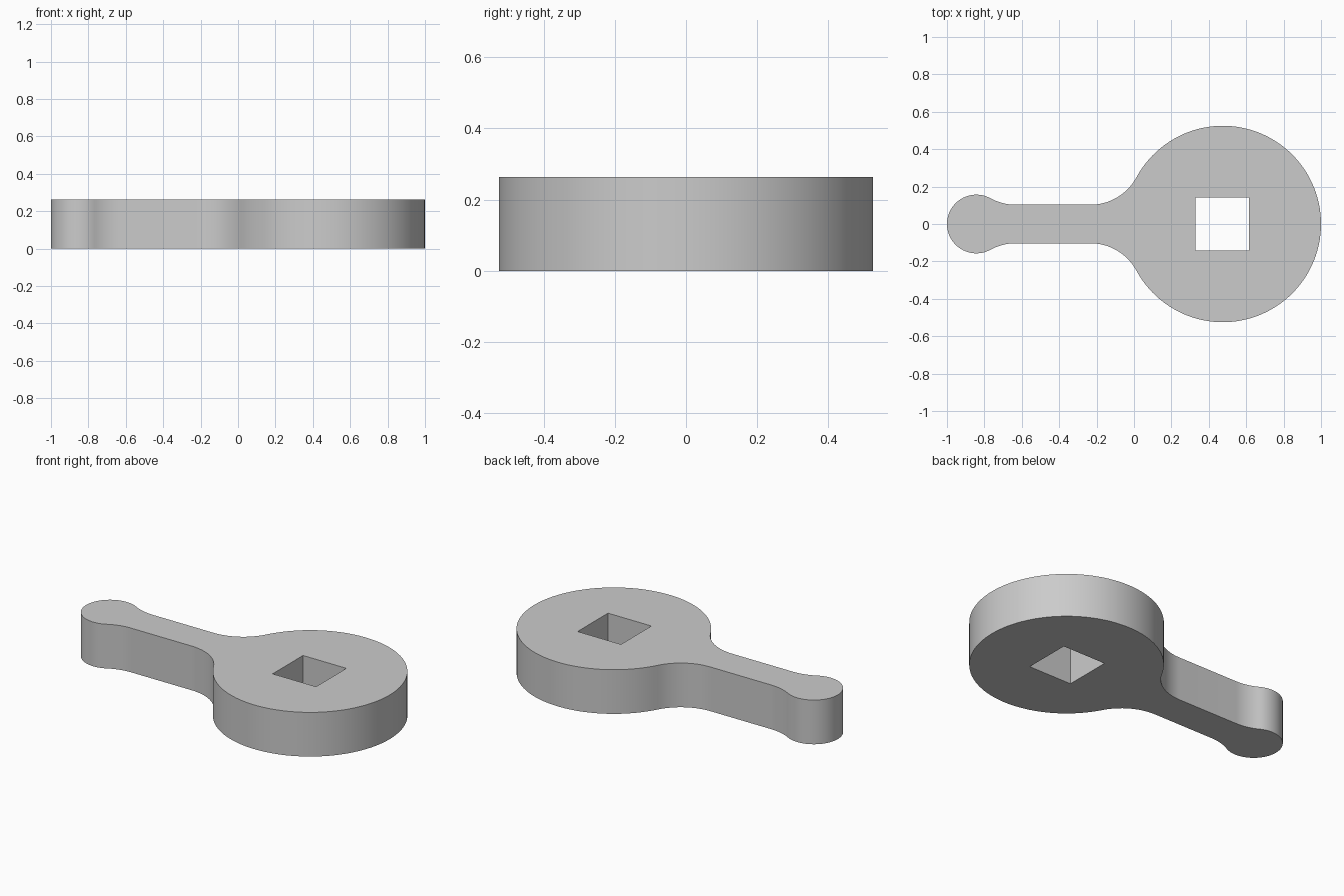
import bpy, bmesh
from math import atan2, cos, sin, pi, sqrt, radians
from mathutils import Vector

if "Cube" in bpy.data.objects:
    bpy.data.objects.remove(bpy.data.objects["Cube"])

HEIGHT = 0.263
HEAD_X, HEAD_R = 0.475, 0.525
KNOB_X, KNOB_R = -0.843, 0.157
HANDLE = 0.103      # half width of the handle
FILLET = 0.28       # radius blending the handle into both rounds
HOLE = 0.143        # half width of the square hole


def arc(cx, cy, r, a0, a1, n):
    return [Vector((cx + r * cos(a0 + (a1 - a0) * i / n),
                    cy + r * sin(a0 + (a1 - a0) * i / n), 0)) for i in range(n + 1)]


def fillet_offset(r):
    """Distance along the handle from a round's centre to its fillet centre."""
    return sqrt((r + FILLET) ** 2 - (HANDLE + FILLET) ** 2)


# Upper half of the outline, from the head tip to the knob tip
fy = HANDLE + FILLET
dh, dk = fillet_offset(HEAD_R), fillet_offset(KNOB_R)
ah, ak = atan2(fy, -dh), atan2(fy, dk)
upper = arc(HEAD_X, 0, HEAD_R, 0, ah, 48)
upper += arc(HEAD_X - dh, fy, FILLET, ah - pi, -pi / 2, 16)[1:]
upper += arc(KNOB_X + dk, fy, FILLET, -pi / 2, ak - pi, 12)
upper += arc(KNOB_X, 0, KNOB_R, ak, pi, 28)[1:]
lower = [Vector((p.x, -p.y, 0)) for p in reversed(upper[1:-1])]
hole = [Vector((HEAD_X - 0.004 + sx * HOLE, sy * HOLE, 0))
        for sx, sy in ((1, 1), (-1, 1), (-1, -1), (1, -1))]

# Fill between outline and hole, then extrude to full height
bm = bmesh.new()
edges = []
for loop in (upper + lower, hole):
    vs = [bm.verts.new(p) for p in loop]
    edges += [bm.edges.new((v, vs[(i + 1) % len(vs)])) for i, v in enumerate(vs)]
bmesh.ops.triangle_fill(bm, use_beauty=True, edges=edges)
ext = bmesh.ops.extrude_face_region(bm, geom=bm.faces[:], use_keep_orig=True)
bmesh.ops.translate(bm, vec=(0, 0, HEIGHT),
                    verts=[g for g in ext["geom"] if isinstance(g, bmesh.types.BMVert)])
bmesh.ops.recalc_face_normals(bm, faces=bm.faces[:])
mesh = bpy.data.meshes.new("wrench_body")
bm.to_mesh(mesh)
bm.free()

# Plain grey material
grey = bpy.data.materials.new("light grey")
grey.use_nodes = True
grey.diffuse_color = (0.6, 0.6, 0.6, 1)
grey.node_tree.nodes["Principled BSDF"].inputs["Base Color"].default_value = (0.6, 0.6, 0.6, 1)
mesh.materials.append(grey)

body = bpy.data.objects.new("wrench_body", mesh)
bpy.context.collection.objects.link(body)
bpy.context.view_layer.objects.active = body
body.select_set(True)
bpy.ops.object.shade_smooth_by_angle(angle=radians(30))
